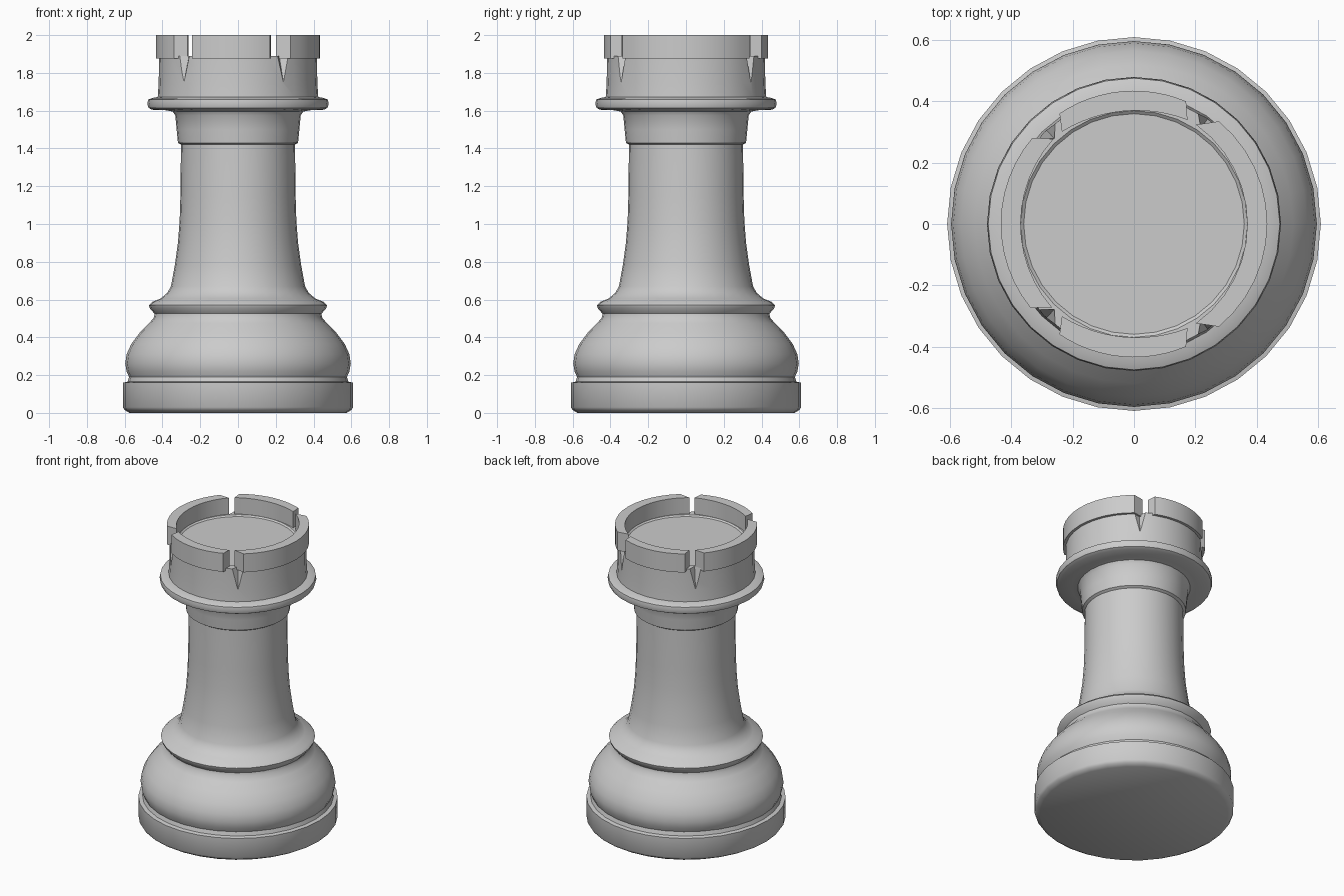
import bpy, bmesh, math
from math import sin, cos, radians

if "Cube" in bpy.data.objects:
    bpy.data.objects.remove(bpy.data.objects["Cube"])

SEGS = 32


def finish(name, bm, angle=35):
    bmesh.ops.recalc_face_normals(bm, faces=bm.faces)
    mesh = bpy.data.meshes.new(name)
    bm.to_mesh(mesh)
    bm.free()
    ob = bpy.data.objects.new(name, mesh)
    bpy.context.collection.objects.link(ob)
    bpy.ops.object.select_all(action='DESELECT')
    ob.select_set(True)
    bpy.context.view_layer.objects.active = ob
    bpy.ops.object.shade_smooth_by_angle(angle=radians(angle))
    return ob


def lathe(name, profile):
    bm = bmesh.new()
    rings = [[bm.verts.new((r * cos(2 * math.pi * i / SEGS), r * sin(2 * math.pi * i / SEGS), z))
              for i in range(SEGS)] for r, z in profile]
    for a, b in zip(rings, rings[1:]):
        for i in range(SEGS):
            j = (i + 1) % SEGS
            bm.faces.new((a[i], a[j], b[j], b[i]))
    bm.faces.new(rings[0])
    bm.faces.new(rings[-1])
    return finish(name, bm)


def battlement(name, out0, out1, in0, in1):
    # arc block whose ends are cut square to the axes
    bm = bmesh.new()
    n = 12
    section = [(0, 1.875), (0, 2.0), (1, 2.0), (1, 1.875)]
    rows = []
    for k in range(n + 1):
        t = k / n
        row = []
        for inner, z in section:
            a = radians((in0 + (in1 - in0) * t) if inner else (out0 + (out1 - out0) * t))
            r = (0.37 + 0.012 * abs(2 * t - 1) ** 2) if inner else 0.435
            row.append(bm.verts.new((r * cos(a), r * sin(a), z)))
        rows.append(row)
    for a, b in zip(rows, rows[1:]):
        for i in range(4):
            j = (i + 1) % 4
            bm.faces.new((a[i], a[j], b[j], b[i]))
    bm.faces.new(rows[0])
    bm.faces.new(rows[-1])
    return finish(name, bm)


# turned foot, stem, collar and head
body = lathe("body", [
    (0.575, 0.0), (0.60, 0.015), (0.61, 0.03), (0.61, 0.16), (0.585, 0.165),
    (0.577, 0.19), (0.59, 0.22), (0.597, 0.26), (0.59, 0.31), (0.565, 0.365),
    (0.52, 0.425), (0.47, 0.475), (0.445, 0.505), (0.442, 0.525), (0.468, 0.555),
    (0.472, 0.57), (0.455, 0.587), (0.41, 0.605), (0.375, 0.635), (0.355, 0.67),
    (0.335, 0.78), (0.318, 0.90), (0.309, 1.02), (0.305, 1.15), (0.302, 1.42),
    (0.318, 1.43), (0.325, 1.50), (0.332, 1.575), (0.345, 1.595), (0.38, 1.602),
    (0.455, 1.605), (0.474, 1.615), (0.48, 1.635), (0.476, 1.658), (0.455, 1.667),
    (0.425, 1.672), (0.42, 1.75), (0.418, 1.89), (0.37, 1.89), (0.36, 1.882)])

# small wedge notches below the gaps
for ang in (55, 133, -133, -55):
    bpy.ops.mesh.primitive_cone_add(
        vertices=4, radius1=0.0, radius2=0.055, depth=0.2,
        location=(0.43 * cos(radians(ang)), 0.43 * sin(radians(ang)), 1.81),
        rotation=(0, 0, radians(ang)))
    cutter = bpy.context.object
    cutter.name = "notch_cutter"
    cutter.hide_render = True
    cutter.hide_set(True)
    mod = body.modifiers.new("notch", 'BOOLEAN')
    mod.operation = 'DIFFERENCE'
    mod.object = cutter

# four battlements around the rim
battlement("battlement_right", -50.4, 50.4, -58, 58)
battlement("battlement_back", 67, 124, 62.8, 128)
battlement("battlement_left", 139.7, 219, 133.4, 225.5)
battlement("battlement_front", -124, -67, -128, -62.8)
